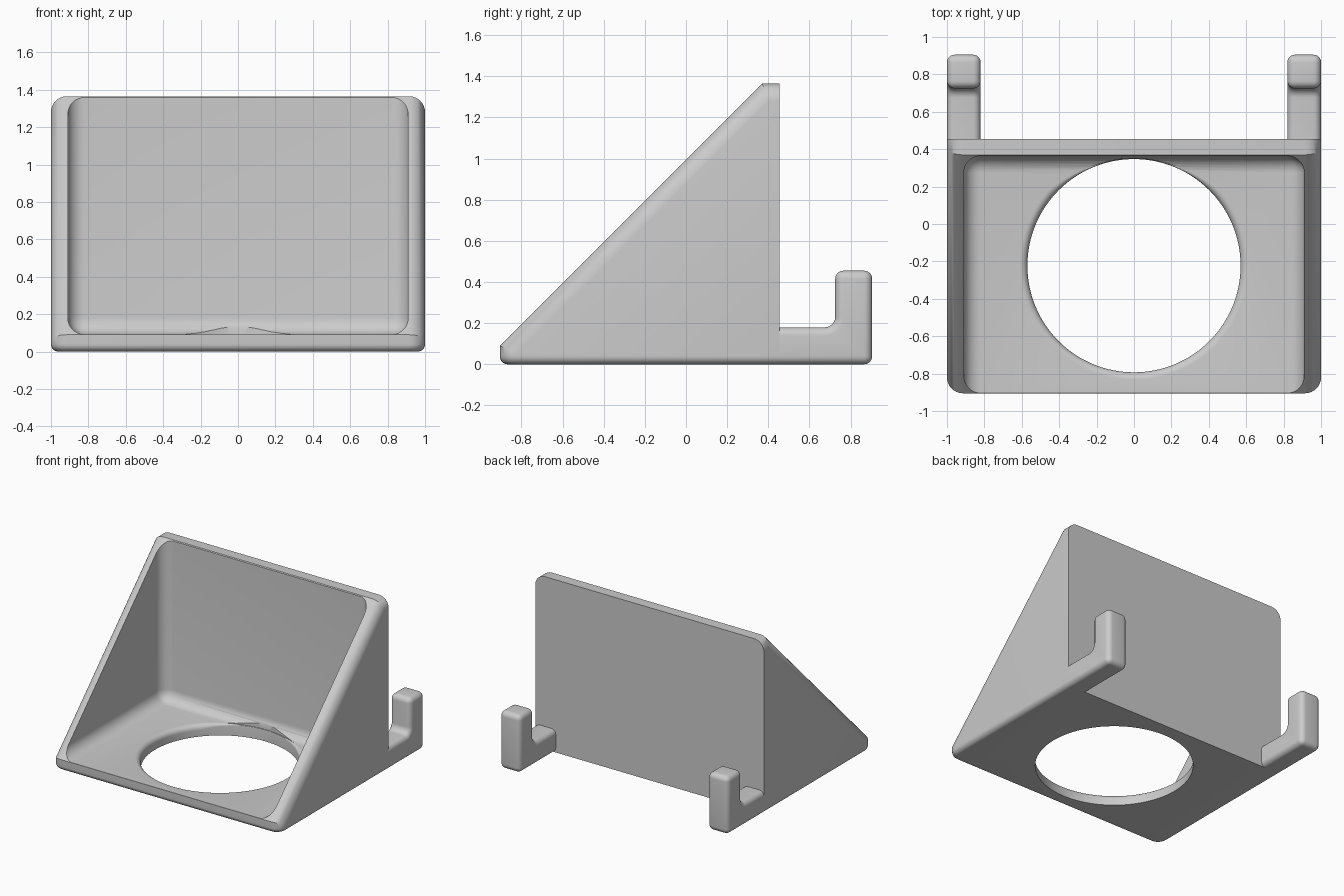
import bpy, bmesh, math

if "Cube" in bpy.data.objects:
    bpy.data.objects.remove(bpy.data.objects["Cube"], do_unlink=True)

grey = bpy.data.materials.new("light grey")
grey.use_nodes = True
grey.diffuse_color = (0.6, 0.6, 0.6, 1)
grey.node_tree.nodes["Principled BSDF"].inputs["Base Color"].default_value = (0.6, 0.6, 0.6, 1)

BACK = 0.455      # back plane of the body
FLOOR = 0.091     # top of the floor plate


def prism(profile, x0, x1):
    """Extrude a (y, z) profile along x."""
    bm = bmesh.new()
    face = bm.faces.new([bm.verts.new((x0, y, z)) for y, z in profile])
    out = bmesh.ops.extrude_face_region(bm, geom=[face])
    moved = [v for v in out["geom"] if isinstance(v, bmesh.types.BMVert)]
    bmesh.ops.translate(bm, vec=(x1 - x0, 0, 0), verts=moved)
    bmesh.ops.recalc_face_normals(bm, faces=bm.faces)
    return bm


def round_edges(bm, radius, rule, segments=8):
    """Fillet every edge whose two end points satisfy the rule."""
    edges = [e for e in bm.edges if rule(e, e.verts[0].co, e.verts[1].co)]
    bmesh.ops.bevel(bm, geom=edges, offset=radius, segments=segments, profile=0.5,
                    affect="EDGES", clamp_overlap=False)


def finish(bm, name):
    bmesh.ops.recalc_face_normals(bm, faces=bm.faces)
    mesh = bpy.data.meshes.new(name)
    bm.to_mesh(mesh)
    bm.free()
    mesh.materials.append(grey)
    ob = bpy.data.objects.new(name, mesh)
    bpy.context.collection.objects.link(ob)
    return ob


def activate(ob):
    bpy.ops.object.select_all(action="DESELECT")
    ob.select_set(True)
    bpy.context.view_layer.objects.active = ob


def cut(ob, cutter):
    mod = ob.modifiers.new("cut", "BOOLEAN")
    mod.operation = "DIFFERENCE"
    mod.solver = "EXACT"
    mod.object = cutter
    activate(ob)
    bpy.ops.object.modifier_apply(modifier=mod.name)
    bpy.data.objects.remove(cutter, do_unlink=True)


def smooth(ob):
    activate(ob)
    bpy.ops.object.shade_smooth_by_angle(angle=math.radians(30))


def near(a, b):
    return abs(a - b) < 1e-4


# Wedge body: rounded along the front, slope and top side edges, then underneath
bm = prism([(-0.905, 0), (BACK, 0), (BACK, 1.365), (0.37, 1.365), (-0.905, 0.09)], -1, 1)
round_edges(bm, 0.085, lambda e, a, b: near(abs(a.x), 1) and near(a.x, b.x)
            and not (near(a.y, BACK) and near(b.y, BACK))
            and not (near(a.z, 0) and near(b.z, 0)))
round_edges(bm, 0.04, lambda e, a, b: near(a.z, 0) and near(b.z, 0)
            and not (near(a.y, BACK) and near(b.y, BACK)))
body = finish(bm, "wedge_body")

# Open cavity with filleted inner corners
INNER = 0.364
bm = prism([(-2, FLOOR), (INNER, FLOOR), (INNER, 2.5), (-2, 2.5)], -0.91, 0.91)


def inner_corner(e, a, b):
    side = near(a.x, b.x)
    floor = near(a.z, FLOOR) and near(b.z, FLOOR)
    back = near(a.y, INNER) and near(b.y, INNER)
    return side + floor + back == 2


round_edges(bm, 0.09, inner_corner)
cut(body, finish(bm, "cavity_cutter"))

# Round floor hole with a softened upper rim that fades out at the back wall
HOLE_R, HOLE_Y, STEPS, ARC = 0.57, -0.223, 128, 6
bm = bmesh.new()
rings = [[] for _ in range(ARC + 3)]
for i in range(STEPS):
    t = 2 * math.pi * i / STEPS
    y = HOLE_Y + HOLE_R * math.sin(t)
    flare = 0.004 + 0.036 * min(1, max(0, (0.32 - y) / 0.17))
    section = [(HOLE_R, -0.2)]
    for k in range(ARC + 1):
        q = math.pi / 2 * k / ARC
        section.append((HOLE_R + flare * (1 - math.cos(q)), FLOOR - flare * (1 - math.sin(q))))
    section.append((section[-1][0], 0.4))
    for ring, (r, z) in zip(rings, section):
        ring.append(bm.verts.new((r * math.cos(t), HOLE_Y + r * math.sin(t), z)))
for low, high in zip(rings, rings[1:]):
    for i in range(STEPS):
        j = (i + 1) % STEPS
        bm.faces.new((low[i], low[j], high[j], high[i]))
bm.faces.new(rings[0])
bm.faces.new(rings[-1])
cut(body, finish(bm, "hole_cutter"))
smooth(body)

# Two upturned hooks behind the body
HOOK = [(BACK, 0), (0.905, 0), (0.905, 0.455), (0.725, 0.455), (0.725, 0.18), (BACK, 0.18)]
for name, x0, x1 in (("left_hook", 0.82, 1), ("right_hook", -1, -0.82)):
    bm = prism(HOOK, x0, x1)
    round_edges(bm, 0.05, lambda e, a, b: all(near(v.y, 0.725) and near(v.z, 0.18) for v in (a, b)))
    round_edges(bm, 0.04, lambda e, a, b: e.calc_face_angle(0) > 0.5
                and not (near(a.y, BACK) and near(b.y, BACK)), 6)
    smooth(finish(bm, name))
